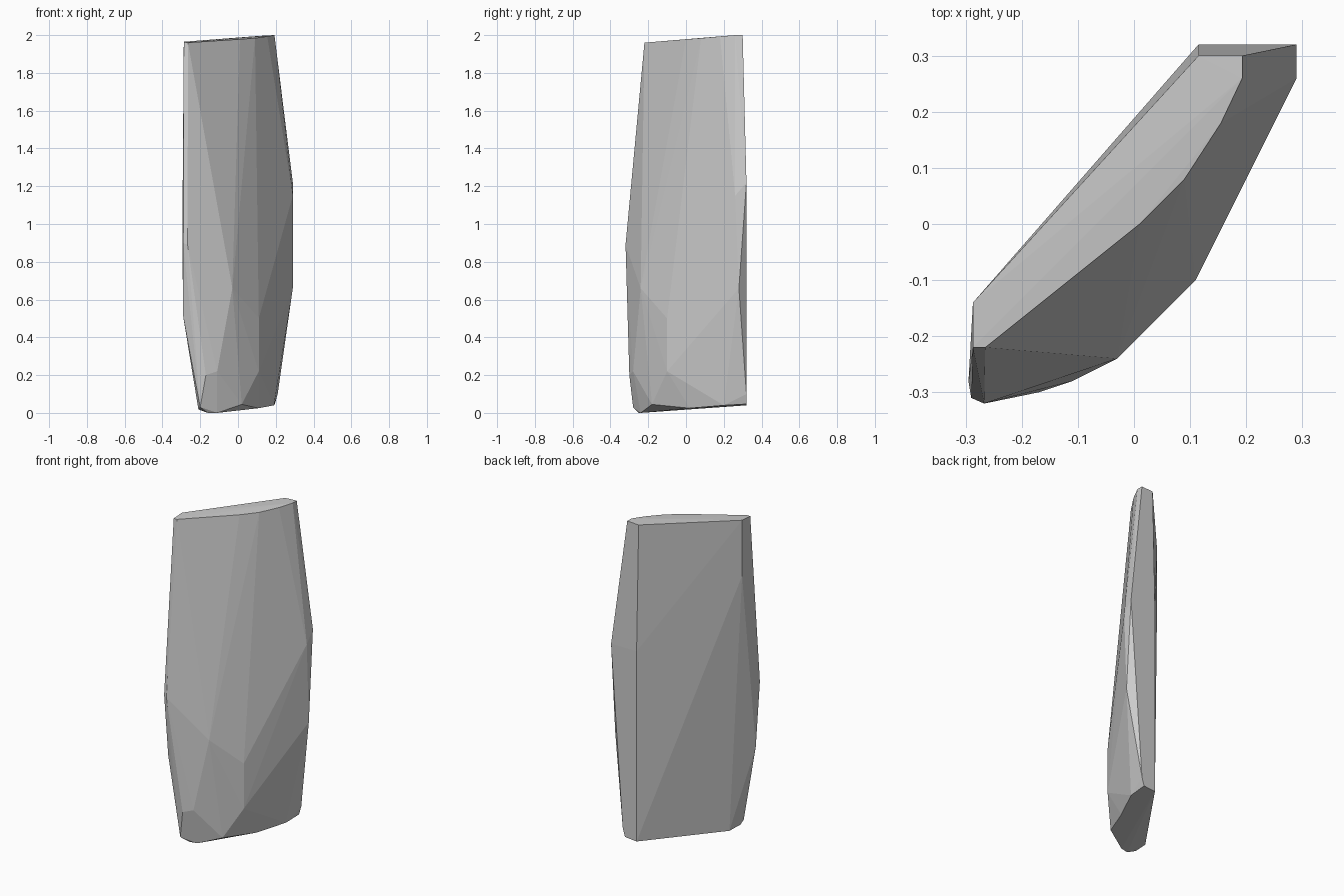
import bpy, bmesh

# Faceted stone slab: a few cross-section rings wrapped in a convex hull
top_ring = [(-.287, -.14, 1.965), (-.287, -.22, 1.96), (-.265, -.22, 1.96),
            (.01, 0, 1.978), (.09, .08, 1.984), (.155, .18, 1.993),
            (.193, .26, 2), (.193, .30, 2), (.115, .30, 1.996)]
waist_ring = [(-.287, -.14, 1.62), (-.295, -.28, .9), (-.29, -.31, .9),
              (-.267, -.32, .89), (-.03, -.24, .66), (.29, .26, 1.15),
              (.29, .32, 1.22), (.115, .32, 1.22), (.29, .28, .66)]
lower_ring = [(-.29, -.27, .51), (-.17, -.30, .2), (-.11, -.28, .22),
              (.11, -.10, .5), (.11, -.10, .22), (.165, .08, .2)]
base_ring = [(-.2, -.14, .015), (-.21, -.235, .02), (-.2, -.28, .03),
             (-.16, -.25, 0), (-.11, -.24, 0), (.02, -.18, .045),
             (.11, .02, .025), (.19, .2, .04), (.195, .32, .047),
             (.21, .32, .1), (.115, .32, .04)]

bm = bmesh.new()
for ring in (top_ring, waist_ring, lower_ring, base_ring):
    for p in ring:
        bm.verts.new(p)
hull = bmesh.ops.convex_hull(bm, input=bm.verts[:])
# Drop points swallowed by the hull, then merge coplanar facets
bmesh.ops.delete(bm, geom=[v for v in bm.verts if not v.link_faces], context='VERTS')
bmesh.ops.dissolve_limit(bm, angle_limit=0.01, verts=bm.verts[:], edges=bm.edges[:])
bmesh.ops.recalc_face_normals(bm, faces=bm.faces[:])

mesh = bpy.data.meshes.new("stone_slab")
bm.to_mesh(mesh)
bm.free()
slab = bpy.data.objects.new("stone_slab", mesh)
bpy.context.collection.objects.link(slab)
